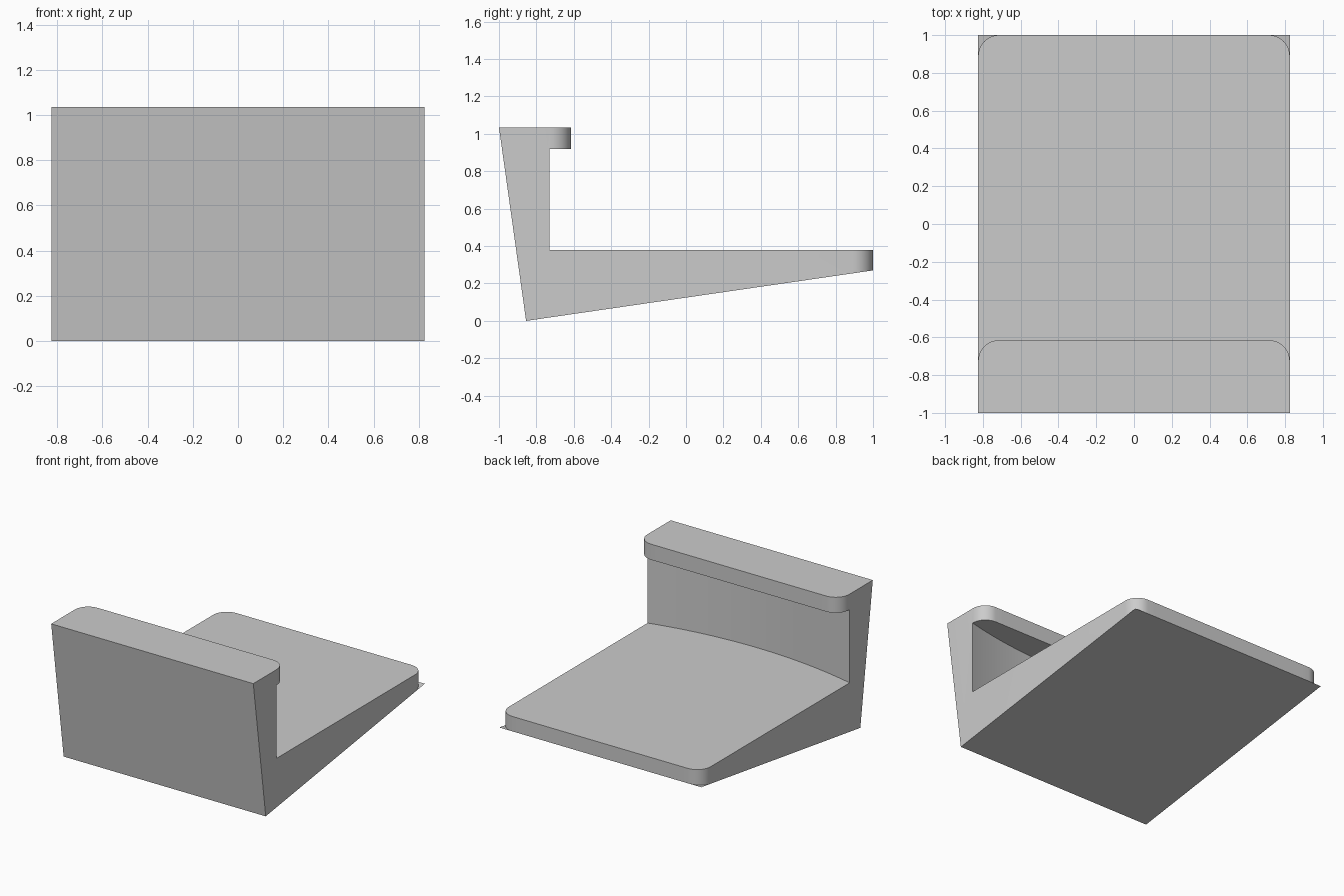
import bpy, bmesh, math

cube = bpy.data.objects.get("Cube")
if cube:
    bpy.data.objects.remove(cube, do_unlink=True)

HALF = 0.825          # half width
RADIUS = 0.11         # plan radius of the rounded corners
FLOOR_Z, LIP_Z, TOP_Z = 0.38, 0.92, 1.035
FRONT_BOTTOM = -0.855
WALL_Y, HOLLOW = -0.73, 0.1


def underside(y):
    """Height of the sloping underside."""
    return 0.27 * (y - FRONT_BOTTOM) / (1 - FRONT_BOTTOM)


def rounded(x, back):
    """Back edge with rounded corners."""
    d = max(0.0, abs(x) - (HALF - RADIUS))
    return back - RADIUS + math.sqrt(max(0.0, RADIUS ** 2 - d ** 2))


def hollow(x):
    """Shallow concave arc of the inner wall."""
    r = (HALF ** 2 + HOLLOW ** 2) / (2 * HOLLOW)
    return WALL_Y + (r - HOLLOW) - math.sqrt(r * r - x * x)


# Stations across the width, closer together at the corners
steps = 10
corner = [HALF - RADIUS + RADIUS * math.sin(math.pi / 2 * i / steps) for i in range(steps + 1)]
middle = [(HALF - RADIUS) * i / 12 for i in range(-11, 12)]
stations = [-x for x in reversed(corner)] + middle + corner

bm = bmesh.new()


def rail(y_of, z_of):
    return [bm.verts.new((x, y_of(x), z_of(y_of(x)))) for x in stations]


def strip(a, b):
    for i in range(len(a) - 1):
        bm.faces.new((a[i], a[i + 1], b[i + 1], b[i]))


def floor_edge(x):
    return rounded(x, 1.0)


def lip_edge(x):
    return rounded(x, -0.615)


rails = [rail(floor_edge, underside),
         rail(floor_edge, lambda y: FLOOR_Z),
         rail(hollow, lambda y: FLOOR_Z),
         rail(hollow, lambda y: LIP_Z),
         rail(lip_edge, lambda y: LIP_Z),
         rail(lip_edge, lambda y: TOP_Z)]

# Upright bands: floor edge, hollow wall, lip edge
for k in (0, 2, 4):
    strip(rails[k], rails[k + 1])
# Level faces: floor top and lip underside
for k in (1, 3):
    bm.faces.new(rails[k] + rails[k + 1][::-1])

# Leaning front, lip top and square-cornered underside
low = [bm.verts.new((s * HALF, FRONT_BOTTOM, 0)) for s in (-1, 1)]
high = [bm.verts.new((s * HALF, -1, TOP_Z)) for s in (-1, 1)]
tips = [bm.verts.new((s * HALF, 1, underside(1))) for s in (-1, 1)]
bm.faces.new((low[0], low[1], high[1], high[0]))
bm.faces.new(high + rails[5][::-1])
bm.faces.new((low[0], rails[0][0], tips[0], tips[1], rails[0][-1], low[1]))

# Flat sides
for side, end in ((0, 0), (1, -1)):
    bm.faces.new([low[side]] + [r[end] for r in rails] + [high[side]])

bmesh.ops.recalc_face_normals(bm, faces=bm.faces[:])
mesh = bpy.data.meshes.new("angled_stand")
bm.to_mesh(mesh)
bm.free()
stand = bpy.data.objects.new("angled_stand", mesh)
bpy.context.collection.objects.link(stand)

# Plain grey
grey = bpy.data.materials.new("plain_grey")
grey.use_nodes = True
colour = (0.6, 0.6, 0.6, 1)
grey.diffuse_color = colour
grey.node_tree.nodes["Principled BSDF"].inputs["Base Color"].default_value = colour
mesh.materials.append(grey)

bpy.ops.object.select_all(action='DESELECT')
bpy.context.view_layer.objects.active = stand
stand.select_set(True)
bpy.ops.object.shade_smooth_by_angle(angle=math.radians(30))
